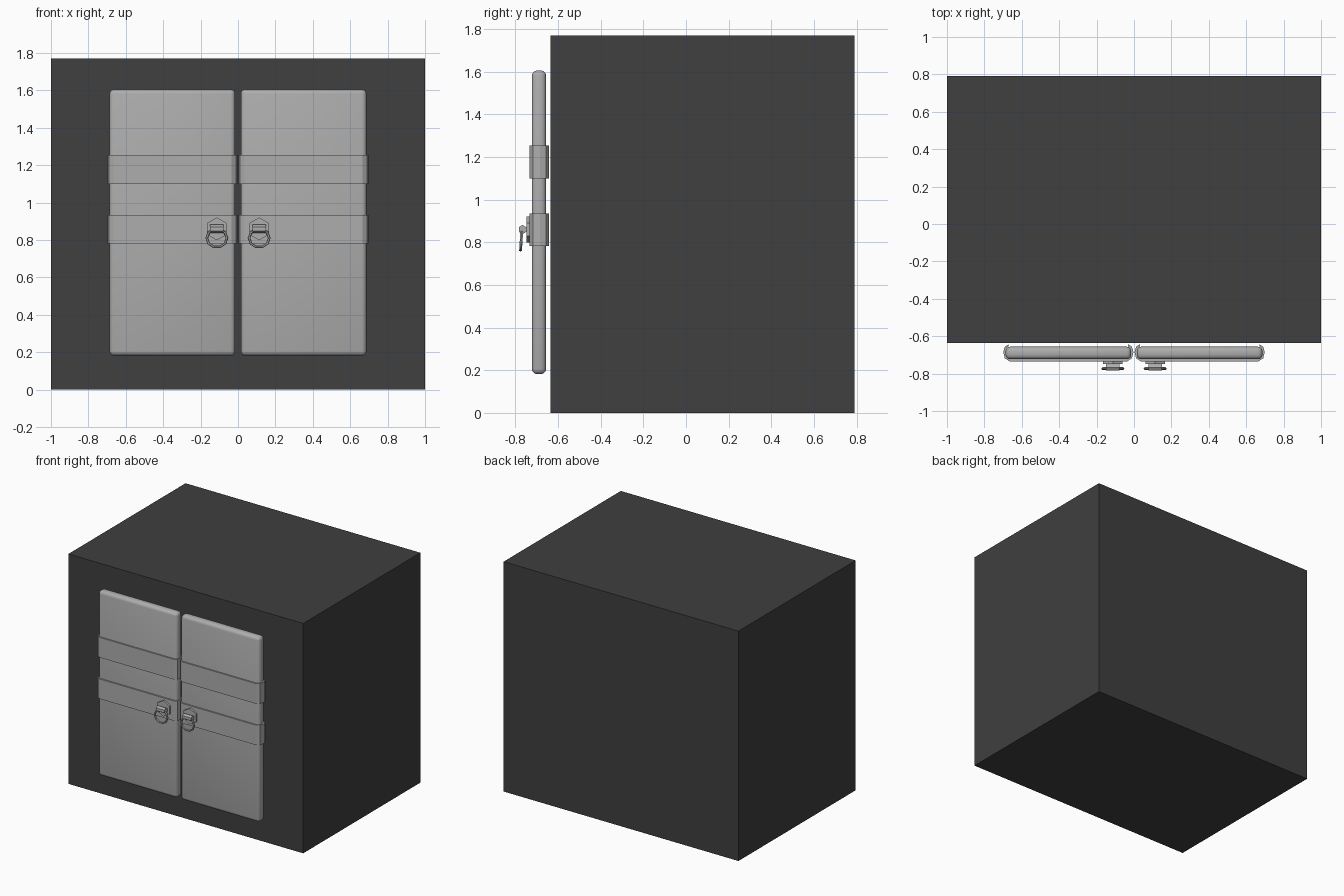
import bpy, bmesh, math
from mathutils import Vector

if "Cube" in bpy.data.objects:
    bpy.data.objects.remove(bpy.data.objects["Cube"])


def material(name, v):
    m = bpy.data.materials.new(name)
    m.diffuse_color = (v, v, v, 1)
    m.use_nodes = True
    m.node_tree.nodes["Principled BSDF"].inputs["Base Color"].default_value = m.diffuse_color
    return m


DARK = material("dark_grey", 0.05)
STEEL = material("light_grey", 0.42)


def finish(name, bm, mat, smooth=None):
    bmesh.ops.recalc_face_normals(bm, faces=bm.faces[:])
    me = bpy.data.meshes.new(name)
    bm.to_mesh(me)
    bm.free()
    ob = bpy.data.objects.new(name, me)
    bpy.context.collection.objects.link(ob)
    me.materials.append(mat)
    if smooth:
        bpy.ops.object.select_all(action='DESELECT')
        ob.select_set(True)
        bpy.context.view_layer.objects.active = ob
        bpy.ops.object.shade_smooth_by_angle(angle=math.radians(smooth))
    return ob


def box(name, lo, hi, mat, bevel=0, smooth=None):
    bm = bmesh.new()
    bmesh.ops.create_cube(bm, size=1)
    for v in bm.verts:
        v.co = Vector([l + (c + 0.5) * (h - l) for l, h, c in zip(lo, hi, v.co)])
    if bevel:
        bmesh.ops.bevel(bm, geom=bm.edges[:], offset=bevel, segments=3,
                        profile=0.5, affect='EDGES')
    return finish(name, bm, mat, smooth)


def extrude(name, points, vec, mat):
    bm = bmesh.new()
    f = bm.faces.new([bm.verts.new(p) for p in points])
    r = bmesh.ops.extrude_face_region(bm, geom=[f], use_keep_orig=True)
    for v in r['geom']:
        if isinstance(v, bmesh.types.BMVert):
            v.co += Vector(vec)
    return finish(name, bm, mat)


def band(name, cx, z0, z1):
    # C-shaped strap that hooks round both door edges
    half = [(0.320, -0.643), (0.340, -0.657), (0.348, -0.685),
            (0.340, -0.718), (0.315, -0.734)]
    inner = [(0.318, -0.653), (0.330, -0.664), (0.336, -0.685),
             (0.330, -0.711), (0.310, -0.722)]
    outer = half + [(-x, y) for x, y in reversed(half)]
    inn = inner + [(-x, y) for x, y in reversed(inner)]
    bm = bmesh.new()
    rows = [[bm.verts.new((cx + x, y, z)) for x, y in p]
            for p, z in ((outer, z0), (outer, z1), (inn, z1), (inn, z0))]
    n = len(outer)
    for i in range(n - 1):
        for k in range(4):
            a, b = rows[k], rows[(k + 1) % 4]
            bm.faces.new((a[i], a[i + 1], b[i + 1], b[i]))
    for i in (0, n - 1):
        bm.faces.new([r[i] for r in rows])
    return finish(name, bm, STEEL)


def ring(name, cx):
    # hanging knocker ring, slightly tilted outward at the top
    bm = bmesh.new()
    n, k, R, r = 10, 6, 0.054, 0.0075
    grid = []
    for i in range(n):
        a = math.tau * (i + 0.5) / n + math.pi / 2
        row = []
        for j in range(k):
            b = math.tau * j / k
            d = R + r * math.cos(b)
            z = 0.811 + d * math.sin(a) * 0.92
            row.append(bm.verts.new((cx + d * math.cos(a),
                                     -0.773 + r * math.sin(b) + (0.811 - z) * -0.06, z)))
        grid.append(row)
    for i in range(n):
        for j in range(k):
            a, b = grid[i], grid[(i + 1) % n]
            bm.faces.new((a[j], a[(j + 1) % k], b[(j + 1) % k], b[j]))
    return finish(name, bm, STEEL, 40)


# cabinet body
box("cabinet_body", (-1, -0.635, 0), (1, 0.79, 1.77), DARK)

for s, side in ((-1, "left"), (1, "right")):
    # door slab
    cx = s * 0.351
    box(side + "_door", (cx - 0.336, -0.723, 0.182), (cx + 0.336, -0.656, 1.606),
        STEEL, 0.024, 180)
    # straps
    band(side + "_upper_band", cx, 1.10, 1.255)
    band(side + "_lower_band", cx, 0.782, 0.935)
    # hexagonal back plate
    hx = s * 0.113
    hexa = [(math.cos(math.radians(30 + 60 * i)), math.sin(math.radians(30 + 60 * i)))
            for i in range(6)]
    extrude(side + "_handle_plate",
            [(hx + 0.061 * c, -0.730, 0.86 + 0.061 * d) for c, d in hexa],
            (0, -0.018, 0), STEEL)
    # stem and barrel that carry the ring
    box(side + "_handle_stem", (hx - 0.034, -0.764, 0.848), (hx + 0.034, -0.745, 0.872), STEEL)
    extrude(side + "_handle_barrel",
            [(hx - 0.036, -0.767 + 0.020 * c, 0.86 + 0.022 * d) for c, d in hexa],
            (0.072, 0, 0), STEEL)
    ring(side + "_handle_ring", hx)
